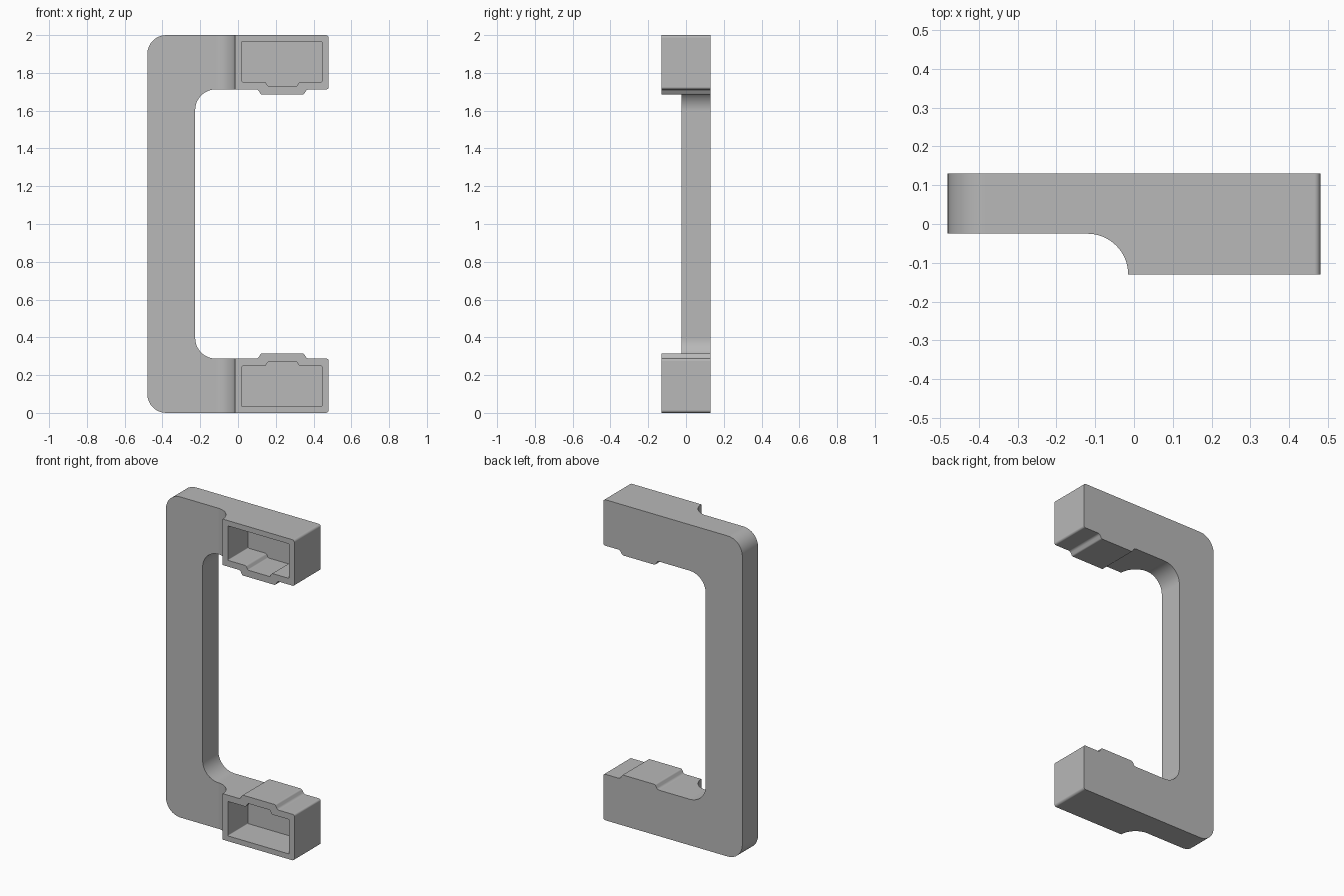
import bpy, bmesh, math
from mathutils import Vector

cube = bpy.data.objects.get("Cube")
if cube:
    bpy.data.objects.remove(cube, do_unlink=True)

HALF_DEPTH = 0.13
MID = 1.0

grey = bpy.data.materials.new("plain_grey")
grey.use_nodes = True
COLOUR = (0.48, 0.48, 0.48, 1)
grey.diffuse_color = COLOUR
grey.node_tree.nodes["Principled BSDF"].inputs["Base Color"].default_value = COLOUR


def rounded(corners, steps=8):
    """Outline with each corner (u, v, radius) replaced by a tangent arc."""
    out = []
    for i, (u, v, r) in enumerate(corners):
        p = Vector((u, v))
        if r == 0:
            out.append(p)
            continue
        a = (Vector(corners[i - 1][:2]) - p).normalized()
        b = (Vector(corners[(i + 1) % len(corners)][:2]) - p).normalized()
        half = a.angle(b) / 2
        centre = p + (a + b).normalized() * (r / math.sin(half))
        start = p + a * (r / math.tan(half)) - centre
        end = p + b * (r / math.tan(half)) - centre
        turn = start.angle(end)
        for k in range(steps + 1):
            t = k / steps
            out.append(centre + (start * math.sin((1 - t) * turn)
                                 + end * math.sin(t * turn)) / math.sin(turn))
    return out


def prism(name, outline, place, sweep):
    """Solid made by sweeping an outline along a vector."""
    bm = bmesh.new()
    face = bm.faces.new([bm.verts.new(place(p)) for p in outline])
    swept = bmesh.ops.extrude_face_region(bm, geom=[face])["geom"]
    bmesh.ops.translate(bm, vec=sweep,
                        verts=[g for g in swept if isinstance(g, bmesh.types.BMVert)])
    bmesh.ops.recalc_face_normals(bm, faces=bm.faces)
    mesh = bpy.data.meshes.new(name)
    bm.to_mesh(mesh)
    bm.free()
    mesh.materials.append(grey)
    obj = bpy.data.objects.new(name, mesh)
    bpy.context.collection.objects.link(obj)
    return obj


def flip(corners):
    """Mirror an outline about mid height."""
    return [(u, 2 * MID - v, r) for u, v, r in reversed(corners)]


def front_plane(y):
    return lambda p: (p.x, y, p.y)


# C-shaped handle body, upper half mirrored to the lower half
upper = [
    (-0.227, 1.713, 0.11),
    (0.105, 1.713, 0.02), (0.122, 1.685, 0.012),
    (0.348, 1.685, 0.012), (0.365, 1.713, 0.02),
    (0.48, 1.713, 0.012), (0.48, 2.0, 0.015), (-0.48, 2.0, 0.1),
]
handle = prism("pull_handle", rounded(upper + flip(upper)),
               front_plane(-HALF_DEPTH), Vector((0, 2 * HALF_DEPTH, 0)))

# Cutter that thins the grip, with a concave sweep into the mounting feet
relief = [(-0.6, -0.3, 0), (-0.015, -0.3, 0),
          (-0.015, -0.025, 0.105), (-0.6, -0.025, 0)]
cutters = [prism("grip_relief_cutter", rounded(relief, 16),
                 lambda p: (p.x, p.y, -0.2), Vector((0, 0, 2.4)))]

# Cutters for the hollow pocket in each mounting foot
pocket = [
    (0.021, 1.967, 0.005), (0.021, 1.752, 0.005),
    (0.145, 1.752, 0.015), (0.16, 1.728, 0.01),
    (0.31, 1.728, 0.01), (0.325, 1.752, 0.015),
    (0.444, 1.752, 0.005), (0.444, 1.967, 0.005),
]
for name, corners in (("upper", pocket), ("lower", flip(pocket))):
    cutters.append(prism(name + "_pocket_cutter", rounded(corners, 5),
                         front_plane(-0.2), Vector((0, 0.27, 0))))

bpy.ops.object.select_all(action="DESELECT")
bpy.context.view_layer.objects.active = handle
handle.select_set(True)
for cutter in cutters:
    cutter.hide_render = True
    mod = handle.modifiers.new(cutter.name, "BOOLEAN")
    mod.operation = "DIFFERENCE"
    mod.solver = "EXACT"
    mod.object = cutter
    bpy.ops.object.modifier_apply(modifier=mod.name)
    bpy.data.objects.remove(cutter, do_unlink=True)

# Smooth fillets, crisp edges, flat large faces
bpy.ops.object.shade_smooth_by_angle(angle=math.radians(30))
weighted = handle.modifiers.new("flat_faces", "WEIGHTED_NORMAL")
weighted.keep_sharp = True
